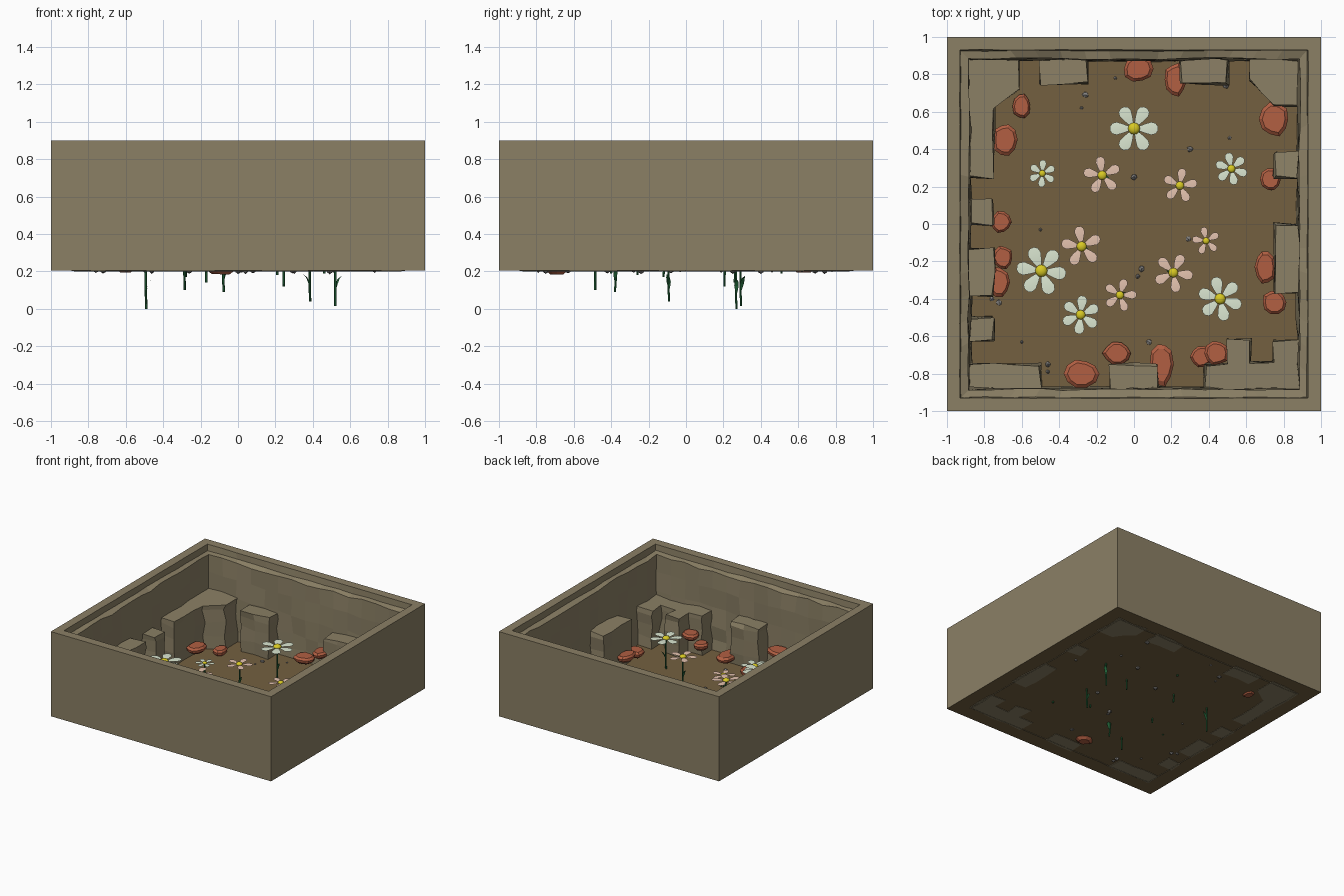
import bpy, bmesh, math, random
from mathutils import Vector, Matrix

if "Cube" in bpy.data.objects:
    bpy.data.objects.remove(bpy.data.objects["Cube"])

random.seed(4)
FLOOR = 0.205


def material(name, rgb):
    m = bpy.data.materials.new(name)
    lin = [(c / 255) ** 2.2 for c in rgb]
    m.diffuse_color = (*lin, 1)
    m.use_nodes = True
    m.node_tree.nodes["Principled BSDF"].inputs["Base Color"].default_value = m.diffuse_color
    return m


STONE = material("stone", (138, 127, 101))
SOIL = material("soil", (115, 96, 66))
CLAY = material("clay", (176, 95, 68))
GREEN = material("stem_green", (38, 98, 58))
WHITE = material("petal_white", (218, 230, 208))
PINK = material("petal_pink", (228, 194, 174))
YELLOW = material("pollen", (215, 200, 40))
GREY = material("pebble", (130, 128, 126))


def finish(name, bm, *mats):
    me = bpy.data.meshes.new(name)
    bm.to_mesh(me)
    bm.free()
    for m in mats:
        me.materials.append(m)
    ob = bpy.data.objects.new(name, me)
    bpy.context.collection.objects.link(ob)
    return ob


def loft(bm, rings, bottom=True, top=True):
    vs = [[bm.verts.new(p) for p in r] for r in rings]
    n = len(vs[0])
    faces = [bm.faces.new((a[i], a[(i + 1) % n], b[(i + 1) % n], b[i]))
             for a, b in zip(vs, vs[1:]) for i in range(n)]
    if bottom:
        faces.append(bm.faces.new(vs[0][::-1]))
    if top:
        faces.append(bm.faces.new(vs[-1]))
    return faces


def jit(a):
    return random.uniform(-a, a)


# Tray walls: one square profile swept outside -> rim -> ledge -> rough inner face
def square_ring(h, z, j, jz, seg=14):
    pts = []
    for k in range(4):
        for i in range(seg):
            t = -1 + 2 * i / seg
            p = Vector((h * t + (0 if i == 0 else jit(j)), -h + jit(j), z + jit(jz)))
            pts.append(Matrix.Rotation(k * math.pi / 2, 3, 'Z') @ p)
    return pts


bm = bmesh.new()
profile = [(1, 0.205, 0, 0), (1, 0.9, 0, 0), (0.93, 0.9, 0.002, 0),
           (0.925, 0.85, 0.003, 0.004), (0.883, 0.84, 0.006, 0.012),
           (0.88, 0.7, 0.008, 0.01), (0.877, 0.55, 0.01, 0.01),
           (0.875, 0.4, 0.01, 0.01), (0.872, 0.28, 0.01, 0.01), (0.87, 0.2, 0.005, 0)]
loft(bm, [square_ring(*p) for p in profile], False, False)
finish("tray_walls", bm, STONE)

# Soil floor
bm = bmesh.new()
bmesh.ops.create_grid(bm, x_segments=1, y_segments=1, size=1)
bmesh.ops.translate(bm, verts=bm.verts, vec=(0, 0, FLOOR))
finish("soil_floor", bm, SOIL)


# Rock pillars standing against the walls
def rect(x0, y0, x1, y1):
    return [(x0, y0), (x1, y0), (x1, y1), (x0, y1)]


E = 0.885
pillars = [
    (0.57, [(-E, .25), (-.75, .25), (-.75, .62), (-.62, .72), (-.62, E), (-E, E)]),
    (0.54, rect(-.5, .75, -.25, E)), (0.52, rect(.25, .75, .5, E)),
    (0.55, [(.62, E), (.62, .77), (.75, .63), (E, .63), (E, E)]),
    (0.50, rect(.75, .25, E, .38)), (0.55, rect(.75, -.37, E, 0)),
    (0.52, [(.38, -E), (E, -E), (E, -.62), (.75, -.62), (.75, -.74), (.62, -.74),
            (.62, -.62), (.5, -.62), (.5, -.75), (.38, -.75)]),
    (0.56, rect(-.125, -E, .125, -.75)), (0.5, rect(-E, -E, -.5, -.75)),
    (0.5, rect(-E, -.62, -.75, -.5)), (0.55, rect(-E, -.38, -.75, -.13)),
    (0.54, rect(-E, 0, -.75, .13)),
]
bm = bmesh.new()
for h, foot in pillars:
    # split long edges so the sides can be roughened
    pts = []
    for a, b in zip(foot, foot[1:] + foot[:1]):
        n = max(1, round(math.dist(a, b) / 0.12))
        pts += [(a[0] + (b[0] - a[0]) * i / n, a[1] + (b[1] - a[1]) * i / n) for i in range(n)]
    loft(bm, [[(x + jit(.011), y + jit(.011), FLOOR - .003 + (h - FLOOR) * f + (jit(.012) if f > 0 else 0))
               for x, y in pts] for f in (0, .3, .62, .88, 1)])
finish("rock_pillars", bm, STONE)

# Clay-red shelf slabs: x, y, half widths, top height
slabs = [(.02, .83, .08, .07, .28), (.22, .77, .062, .09, .4), (-.6, .63, .05, .065, .25),
         (-.69, .45, .065, .085, .32), (-.71, .01, .055, .06, .3), (-.7, -.18, .055, .065, .38),
         (-.72, -.31, .055, .08, .29), (.75, .56, .08, .09, .35), (.73, .24, .055, .06, .3),
         (.7, -.23, .058, .095, .33), (.75, -.42, .068, .065, .28), (.145, -.75, .065, .12, .28),
         (-.09, -.69, .075, .062, .24), (.36, -.71, .06, .06, .33), (.44, -.69, .065, .065, .4),
         (-.28, -.8, .095, .075, .41)]
bm = bmesh.new()
for x, y, rx, ry, z in slabs:
    n = 10
    rad = [random.uniform(.9, 1.08) for _ in range(n)]
    tilt = jit(.06)
    rings = []
    for s, dz in ((.6, -.055), (.95, -.035), (1, -.015), (.78, 0)):
        ring = []
        for i in range(n):
            a = math.tau * i / n
            dx = rx * s * rad[i] * math.cos(a)
            ring.append((x + dx, y + ry * s * rad[i] * math.sin(a), z + dz + tilt * dx))
        rings.append(ring)
    loft(bm, rings)
finish("clay_slabs", bm, CLAY)

# Flowers: x, y, radius, petal count, head height, stem foot height
flowers = [(0, .51, .128, 6, .46, .19), (-.495, -.25, .132, 6, .5, .2), (-.285, -.485, .102, 6, .39, .1),
           (.46, -.4, .118, 6, .45, .19), (-.49, .27, .072, 6, .29, 0), (.52, .295, .086, 6, .3, .015),
           (-.17, .26, .1, 5, .37, .14), (.245, .205, .092, 5, .35, .12), (-.28, -.12, .108, 5, .41, .17),
           (.385, -.09, .074, 5, .27, .04), (.21, -.26, .105, 5, .42, .18), (-.075, -.38, .088, 5, .3, .09)]
outline = [(.12, .06), (.45, .19), (.72, .27), (.9, .22), (1, .09)]


def flower(i, x, y, r, n, z, foot):
    bm = bmesh.new()
    wide = 1.0 if n == 6 else .95
    start = 0 if i == 0 else random.uniform(0, math.tau)

    def lift(u, v):
        return r * (.22 * u - .16 * u * u - .35 * v * v)

    for k in range(n):
        rot = Matrix.Rotation(start + math.tau * k / n, 3, 'Z')

        def vert(u, v):
            return bm.verts.new(Vector((x, y, z)) + rot @ Vector((r * u, r * v, lift(u, v))))
        rows = [[vert(u, s * w * wide) for s in (-1, 0, 1)] for u, w in outline]
        for a, b in zip(rows, rows[1:]):
            for j in (0, 1):
                bm.faces.new((a[j], b[j], b[j + 1], a[j + 1])).smooth = True

    def paint(verts, idx):
        for f in {f for v in verts for f in v.link_faces}:
            f.material_index = idx
            f.smooth = True

    # domed centre
    c = bmesh.ops.create_uvsphere(bm, u_segments=12, v_segments=6, radius=r * .25)["verts"]
    for v in c:
        v.co = (v.co.x + x, v.co.y + y, v.co.z * .6 + z + r * .06)
    paint(c, 1)
    # gently bent stem
    bx, by = jit(.006), jit(.006)
    rings = []
    for f in (0, .3, .6, .85, 1):
        b = math.sin(f * math.pi)
        rings.append([(x + bx * b + .0065 * math.cos(math.tau * q / 6),
                       y + by * b + .0065 * math.sin(math.tau * q / 6), foot + (z - foot) * f) for q in range(6)])
    for f in loft(bm, rings):
        f.material_index = 2
    # small curved leaf
    a = random.uniform(-.6, .6) + (math.pi if x > 0 and n == 5 else 0)
    rot = Matrix.Rotation(a, 3, 'Z')
    base = Vector((x, y, foot + (z - foot) * .3))
    rows = []
    for d, h, w in ((0, 0, .004), (.008, .035, .012), (.02, .06, .01), (.038, .075, .001)):
        rows.append([bm.verts.new(base + rot @ Vector((d, s * w, h))) for s in (-1, 1)])
    for p, q in zip(rows, rows[1:]):
        bm.faces.new((p[0], p[1], q[1], q[0])).material_index = 2
    finish("flower_%d" % (i + 1), bm, WHITE if n == 6 else PINK, YELLOW, GREEN)


for i, f in enumerate(flowers):
    flower(i, *f)

# Pebbles half sunk in the soil
pebbles = [(-.26, .69), (.49, .74), (-.28, .62), (-.1, .78), (.51, .46), (.3, .4), (0, .25), (-.5, -.03),
           (-.6, -.63), (-.72, -.42), (-.76, -.4), (.08, -.63), (.04, -.24), (.02, -.28), (.29, -.08),
           (-.46, -.75), (.73, .19), (-.46, -.79)]
bm = bmesh.new()
for x, y in pebbles:
    m = Matrix.Translation((x, y, FLOOR)) @ Matrix.Rotation(random.random() * 3, 4, 'Z')
    vs = bmesh.ops.create_icosphere(bm, subdivisions=1, radius=random.uniform(.009, .019))["verts"]
    for v in vs:
        v.co = m @ (v.co * random.uniform(.85, 1.15))
finish("pebbles", bm, GREY)
